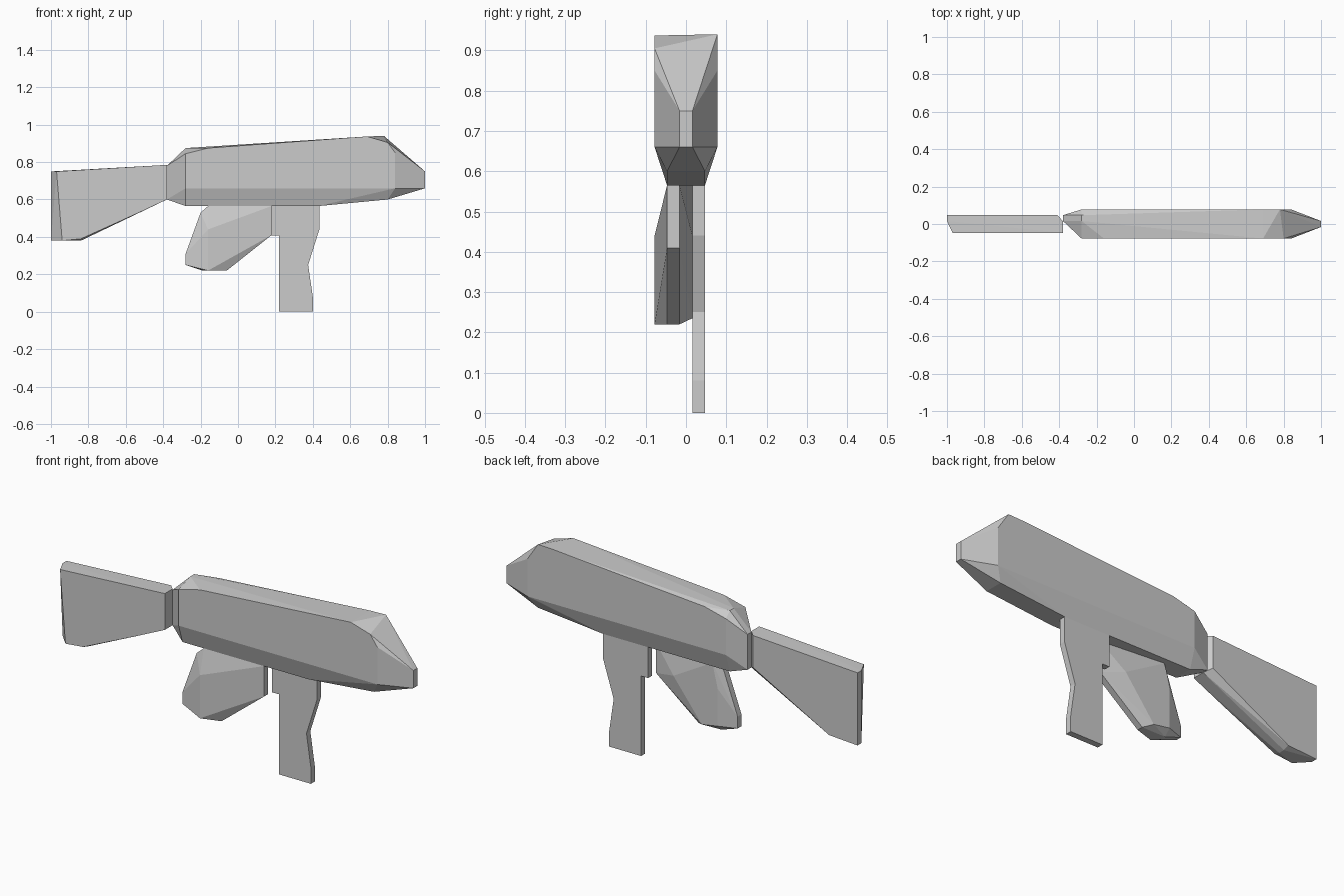
import bpy, bmesh

if "Cube" in bpy.data.objects:
    bpy.data.objects.remove(bpy.data.objects["Cube"])


def finish(bm, name):
    bmesh.ops.recalc_face_normals(bm, faces=bm.faces)
    mesh = bpy.data.meshes.new(name)
    bm.to_mesh(mesh)
    bm.free()
    bpy.context.collection.objects.link(bpy.data.objects.new(name, mesh))


def hull(name, groups):
    """Faceted convex part; each group is (x, y values, z values)."""
    bm = bmesh.new()
    for x, ys, zs in groups:
        for y in ys:
            for z in zs:
                bm.verts.new((x, y, z))
    res = bmesh.ops.convex_hull(bm, input=bm.verts)
    loose = {v for v in res["geom_interior"] + res["geom_unused"]
             if isinstance(v, bmesh.types.BMVert) and not v.link_faces}
    bmesh.ops.delete(bm, geom=list(loose), context='VERTS')
    bmesh.ops.dissolve_limit(bm, angle_limit=0.02, verts=bm.verts, edges=bm.edges)
    finish(bm, name)


def plate(name, profile, y0, y1):
    """Flat side profile extruded through y."""
    bm = bmesh.new()
    face = bm.faces.new([bm.verts.new((x, y0, z)) for x, z in profile])
    ext = bmesh.ops.extrude_face_region(bm, geom=[face])
    for v in ext["geom"]:
        if isinstance(v, bmesh.types.BMVert):
            v.co.y = y1
    finish(bm, name)


W, M, S = 0.078, 0.047, 0.016   # wide, medium and slim half widths

# Main body with tapered nose and chamfered underside
hull("body", [
    (-0.38, (S, M), (0.60, 0.78)),
    (-0.28, (-W, W), (0.66, 0.845)),
    (-0.28, (-M, M), (0.565,)),
    (-0.28, (S, M), (0.875,)),
    (-0.16, (-W, W), (0.875,)),
    (0.43, (-M, M), (0.565,)),
    (0.69, (-W, W), (0.937,)),
    (0.78, (W,), (0.94,)),
    (0.80, (-W,), (0.905,)),
    (0.80, (-M, M), (0.60,)),
    (0.84, (-W, W), (0.66, 0.85)),
    (1.00, (-S, S), (0.66, 0.75)),
])

# Rear stock
hull("stock", [
    (-1.00, (S, M), (0.38, 0.75)),
    (-0.97, (-M,), (0.75,)),
    (-0.94, (-M,), (0.38,)),
    (-0.84, (-S, S), (0.38,)),
    (-0.84, (-M, M), (0.39,)),
    (-0.53, (-M, S), (0.53,)),
    (-0.41, (M,), (0.62, 0.783)),
    (-0.38, (-M, S), (0.60, 0.785)),
])

# Slanted lower block
hull("lower_block", [
    (-0.28, (-M, -S), (0.25, 0.31)),
    (-0.20, (-M, -S), (0.53,)),
    (-0.19, (-M, -S), (0.22,)),
    (-0.19, (S,), (0.25, 0.44)),
    (-0.16, (-W,), (0.22, 0.44)),
    (-0.16, (-M, S), (0.565,)),
    (-0.06, (-M, -S), (0.22,)),
    (-0.10, (S,), (0.235,)),
    (0.06, (S,), (0.44,)),
    (0.18, (-M, -S), (0.41, 0.565)),
])

# Handle plate
plate("handle", [(0.18, 0.565), (0.435, 0.565), (0.435, 0.44), (0.375, 0.25),
                 (0.40, 0.08), (0.40, 0), (0.22, 0), (0.22, 0.408),
                 (0.18, 0.408)], S, M)
